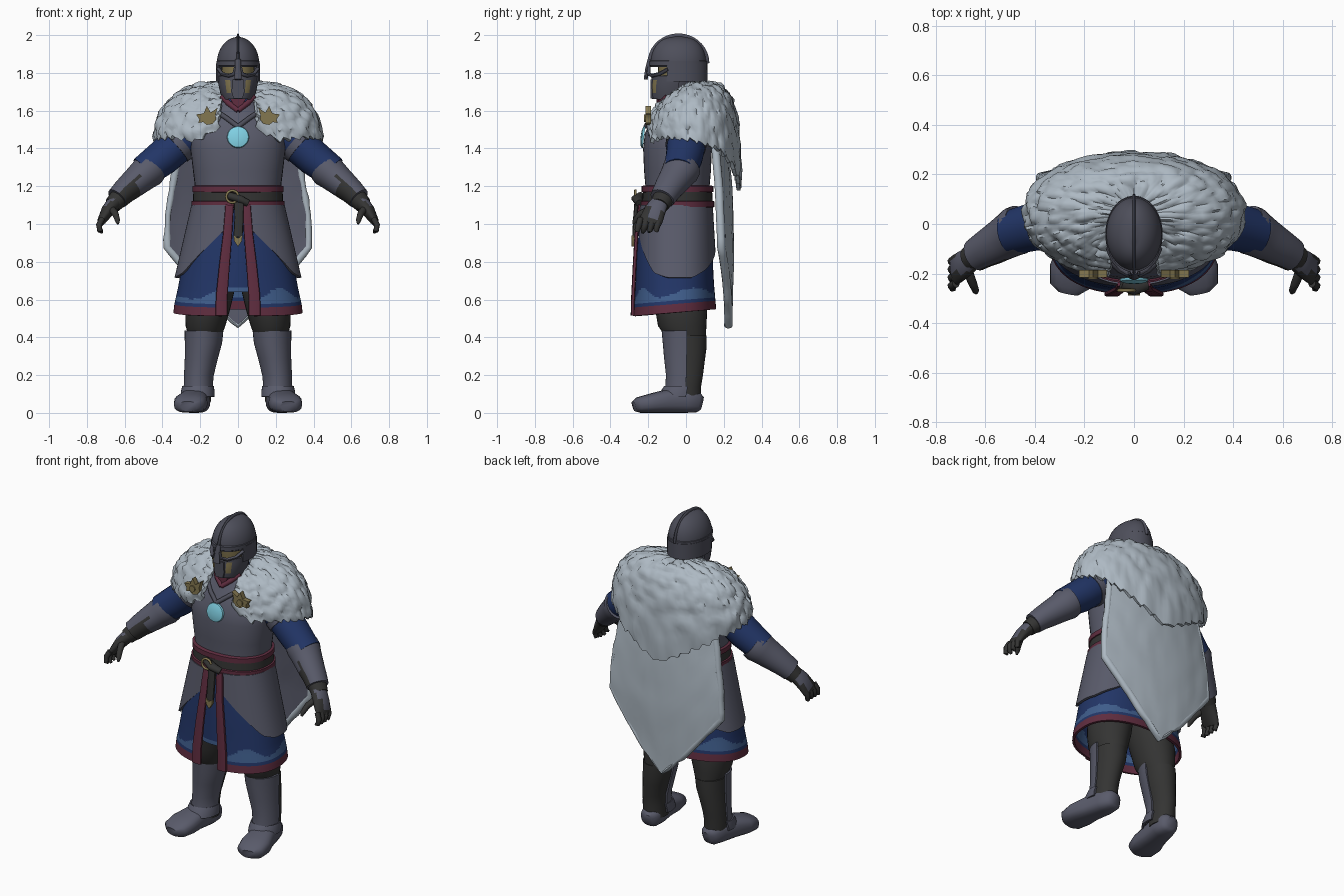
import bpy, bmesh, math, random
from mathutils import Vector, noise

random.seed(4)
PI = math.pi


def mat(name, *c):
    m = bpy.data.materials.new(name)
    m.diffuse_color = (*c, 1)
    return m


STEEL = mat("steel", .1, .104, .145)
DARK = mat("dark_steel", .075, .077, .103)
FUR = mat("grey_fur", .42, .485, .545)
BLUE = mat("blue_cloth", .016, .036, .135)
LIGHT = mat("pale_blue_trim", .05, .11, .26)
RED = mat("maroon_cloth", .115, .026, .05)
LEATHER = mat("black_leather", .034, .034, .033)
GOLD = mat("old_gold", .23, .185, .08)
GEM = mat("cyan_gem", .22, .64, .78)


def interp(table, s):
    for (a, va), (b, vb) in zip(table, table[1:]):
        if s <= b:
            return va + (vb - va) * max(0, (s - a) / (b - a))
    return table[-1][1]


def build(name, rows, mats, closed=True, caps=True, rule=None, mirror=False, thick=0):
    """Skin rows of points into a surface, colour it by rule, mirror and thicken it."""
    mats = mats if isinstance(mats, list) else [mats]
    bm = bmesh.new()
    vs = [[bm.verts.new(p) for p in r] for r in rows]
    n = len(rows[0])
    for a, b in zip(vs, vs[1:]):
        for j in range(n if closed else n - 1):
            k = (j + 1) % n
            bm.faces.new((a[j], a[k], b[k], b[j]))
    if closed and caps:
        bm.faces.new(vs[0])
        bm.faces.new(vs[-1])
    bmesh.ops.recalc_face_normals(bm, faces=bm.faces)
    if rule:
        for f in bm.faces:
            f.material_index = rule(f.calc_center_median())
    me = bpy.data.meshes.new(name)
    bm.to_mesh(me)
    bm.free()
    ob = bpy.data.objects.new(name, me)
    bpy.context.collection.objects.link(ob)
    for m in mats:
        me.materials.append(m)
    if thick:
        s = ob.modifiers.new("thickness", 'SOLIDIFY')
        s.thickness, s.offset = thick, 0
    if mirror:
        ob.modifiers.new("mirror", 'MIRROR')
    bpy.ops.object.select_all(action='DESELECT')
    bpy.context.view_layer.objects.active = ob
    ob.select_set(True)
    bpy.ops.object.convert(target='MESH')
    bpy.ops.object.shade_smooth_by_angle(angle=math.radians(50))
    return ob


def oval(a, cx, cy, z, rx, ry, e=1):
    """Point on an oval; angle 0 faces the front, PI/2 the +x side."""
    s, c = math.sin(a), math.cos(a)
    return Vector((cx + rx * math.copysign(abs(s) ** e, s), cy - ry * math.copysign(abs(c) ** e, c), z))


def loft(name, rings, mats, n=32, arc=None, e=1, **kw):
    """Rings are (cx, cy, z, rx, ry); arc gives an open sheet."""
    if arc:
        angs = [arc[0] + (arc[1] - arc[0]) * i / n for i in range(n + 1)]
    else:
        angs = [2 * PI * i / n for i in range(n)]
    return build(name, [[oval(a, *r, e) for a in angs] for r in rings], mats, closed=not arc, **kw)


def tube(name, pts, mats, n=14, e=1, side=None, **kw):
    """Points are (x, y, z, half width, half depth) along a path."""
    P = [Vector(p[:3]) for p in pts]
    rows = []
    for i, p in enumerate(pts):
        t = (P[min(i + 1, len(P) - 1)] - P[max(i - 1, 0)]).normalized()
        u = t.cross(Vector(side or (0, 1, 0))).normalized()
        v = u.cross(t)
        rows.append([P[i] + u * (q.x * p[3]) + v * (q.y * p[4])
                     for q in (oval(2 * PI * j / n, 0, 0, 0, 1, 1, e) for j in range(n))])
    return build(name, rows, mats, **kw)


def plate(name, pts, y, depth, m, **kw):
    """Flat outline in x and z, extruded along y."""
    return build(name, [[(x, yy, z) for x, z in pts] for yy in (y, y + depth)], m, **kw)


def disc(cx, cz, r, n=24):
    return [(cx + r * math.cos(2 * PI * i / n), cz + r * math.sin(2 * PI * i / n)) for i in range(n)]


# Boots, shins and thighs
tube("boot_foot", [(.205, .085, .05, .03, .035), (.207, .065, .055, .055, .053), (.215, 0, .065, .07, .065),
     (.235, -.1, .062, .075, .062), (.25, -.18, .052, .09, .052), (.26, -.25, .042, .08, .042),
     (.265, -.275, .034, .045, .028)], STEEL, 20, .75, side=(0, 0, 1), mirror=True)
loft("shin", [(.21, -.005, .06, .068, .085), (.212, -.005, .14, .068, .085), (.208, 0, .2, .069, .09),
     (.195, 0, .28, .078, .1), (.185, .002, .34, .086, .106), (.18, .003, .41, .09, .106)],
     LEATHER, mirror=True)
loft("greave", [(.21, -.01, .1, .076, .096), (.21, -.01, .15, .071, .093), (.207, -.005, .2, .073, .095),
     (.194, -.005, .29, .082, .105), (.183, -.003, .37, .093, .114), (.18, -.003, .435, .097, .12)],
     STEEL, 20, (-1.65, 1.65), mirror=True, thick=.012)
loft("ankle_plate", [(.213, -.035, .085, .084, .105), (.213, -.03, .11, .084, .1), (.212, -.02, .14, .078, .09)],
     STEEL, 20, (-1.9, 1.9), mirror=True, thick=.012)
loft("thigh", [(.175, 0, .4, .085, .105), (.172, -.02, .46, .105, .128), (.162, -.025, .54, .118, .137),
     (.14, -.04, .66, .125, .14), (.12, -.05, .85, .115, .14)], LEATHER, mirror=True)

# Tunic skirt with tilted, coloured hem, open at the front
HEM = [(.53, .335, .215), (.575, .33, .211), (.655, .312, .204), (.72, .30, .2), (.85, .272, .195), (1.08, .225, .175)]
rows = []
for z in [.53, .552, .575] + [.575 + .009 * i for i in range(1, 17)] + [.78, .85, .96, 1.08]:
    rx = interp([(h[0], h[1]) for h in HEM], z)
    ry = interp([(h[0], h[2]) for h in HEM], z)
    row = [oval(.2 + (2 * PI - .4) * i / 96, 0, -.062, z, rx, ry, .85) for i in range(97)]
    for p in row:
        p.z += (p.y + .062) * .085
    rows.append(row)


def hem_colour(c):
    z = c.z - (c.y + .062) * .085
    top = .645 + .03 * math.sin(c.x * 21 + c.y * 13)
    return 0 if z < .575 else 1 if .592 < z < top else 2


build("tunic_skirt", rows, [RED, LIGHT, BLUE], closed=False, rule=hem_colour, thick=.014)
loft("tunic_front_panel", [(0, -.06, .64, .2, .185), (0, -.06, .665, .2, .185), (0, -.055, .85, .2, .183),
     (0, -.05, 1.08, .2, .175)], [BLUE, LIGHT], 10, (-.5, .5), thick=.01, rule=lambda c: int(c.z < .66))

# Hip armour with a rising front edge and rounded bottom
rows = []
for i in range(9):
    row = []
    for j in range(33):
        s = j / 32
        bottom = interp([(0, .98), (.12, .88), (.3, .74), (.42, .715), (.6, .715), (.75, .76), (1, .86)], s)
        z = 1.1 + (bottom - 1.1) * i / 8
        k = (1.1 - z) / .38
        row.append(oval(.17 + s * (PI - .22), 0, -.052, z, .24 + .088 * k, .187 + .022 * k, .87))
    rows.append(row)
build("hip_armour", rows, STEEL, closed=False, mirror=True, thick=.014)

# Breastplate, belts and hanging sashes
loft("breastplate", [(0, -.045, 1.06, .225, .17), (0, -.045, 1.2, .228, .17), (0, -.045, 1.28, .238, .177),
     (0, -.045, 1.4, .252, .182), (0, -.04, 1.48, .25, .178), (0, -.02, 1.56, .2, .16), (0, -.015, 1.61, .14, .14),
     (0, -.015, 1.645, .11, .125)], STEEL, 40, e=.88)
loft("leather_belt", [(0, -.045, 1.09, .24, .188), (0, -.045, 1.2, .235, .182)], LEATHER, 40, e=.88)
for z, w in ((1.185, .236), (1.105, .241)):
    loft("maroon_belt", [(0, -.045, z + d, w + o, w - .052 + o) for d, o in
         ((-.02, -.01), (-.015, .006), (.015, .006), (.02, -.01))], RED, 40, e=.88)
tube("hanging_sash", [(.045, -.243, 1.1, .022, .01), (.055, -.262, .95, .024, .01), (.072, -.272, .78, .028, .01),
     (.086, -.28, .62, .031, .01), (.088, -.283, .515, .032, .01)], RED, 12, .6, mirror=True)
tube("belt_knot", [(-.05, -.24, 1.15, .022, .02), (0, -.26, 1.135, .03, .022), (.05, -.245, 1.11, .022, .02)],
     LEATHER, side=(0, 0, 1))
tube("belt_tail", [(.005, -.26, 1.13, .026, .012), (.005, -.27, 1.03, .024, .01), (0, -.275, .93, .024, .01)],
     LEATHER, 12, .6)
plate("belt_tail_tip", [(-.024, .94), (0, .925), (.024, .94), (.02, .91), (0, .88), (-.02, .91)], -.289, .02, GOLD)
ring = [(-.03 + .032 * math.cos(a), -.268, 1.145 + .032 * math.sin(a), .007, .007)
        for a in (2 * PI * i / 20 for i in range(21))]
tube("belt_buckle", ring, GOLD, 8)

# Collar, necklace and gem
loft("neck", [(0, -.02, 1.58, .085, .085), (0, -.03, 1.76, .07, .08)], DARK, 20)
loft("blue_collar", [(0, -.02, 1.62, .118, .115), (0, -.025, 1.65, .1, .108), (0, -.03, 1.68, .085, .095)], BLUE, 24)
tube("scarf_edge", [(.085, -.1, 1.675, .014, .012), (.05, -.14, 1.64, .015, .012), (0, -.165, 1.6, .013, .012)],
     RED, 8, mirror=True)
plate("scarf_point", [(-.05, 1.675), (.05, 1.675), (.022, 1.63), (0, 1.595), (-.022, 1.63)], -.155, .04, RED)
tube("chest_chain", [(.12, -.13, 1.6, .013, .012), (.06, -.185, 1.56, .013, .012), (0, -.215, 1.515, .013, .012)],
     DARK, 8, mirror=True)
loft("gem", [(0, 0, d, r, r) for d, r in ((0, .058), (.01, .055), (.016, .035), (.018, .01))], GEM, 28)
gem = bpy.context.object
gem.location, gem.rotation_euler = (0, -.222, 1.46), (PI / 2 - .12, 0, 0)

# Arms, bracers and gloves
tube("sleeve", [(.2, .01, 1.5, .1, .11), (.3, .005, 1.44, .1, .105), (.4, -.01, 1.35, .095, .098),
     (.5, -.035, 1.275, .085, .09)], BLUE, 20, mirror=True)
tube("arm_strap", [(.305, .003, 1.435, .105, .11), (.335, -.002, 1.408, .103, .108)], STEEL, 20, mirror=True)
tube("forearm_leather", [(.48, -.03, 1.285, .08, .085), (.58, -.09, 1.19, .064, .07), (.665, -.14, 1.1, .045, .05)],
     LEATHER, 18, mirror=True)


def bracer_colour(c):
    k = c.x - .5
    return int(c.x > .53 and c.y < -.06 - .6 * k and c.z < 1.285 - .88 * k)


tube("bracer", [(.455, -.018, 1.3, .09, .098), (.475, -.028, 1.283, .094, .1), (.5, -.043, 1.26, .086, .093),
     (.535, -.064, 1.23, .079, .086), (.57, -.085, 1.2, .073, .08), (.605, -.104, 1.17, .066, .073),
     (.64, -.126, 1.135, .06, .067)], [STEEL, LEATHER], 28, mirror=True, rule=bracer_colour)
tube("palm", [(.65, -.135, 1.115, .04, .048), (.67, -.15, 1.095, .038, .053), (.69, -.165, 1.07, .035, .058),
     (.72, -.185, 1.02, .024, .062), (.728, -.19, 1.0, .015, .057)], [LEATHER, STEEL], 20, mirror=True,
     rule=lambda c: int(c.x + c.z > 1.775 and c.y > -.2))
for k in range(4):
    y = -.24 + k * .033
    tip = .95 + .012 * abs(k - 1.3)
    tube("finger", [(.718, y, 1.03, .016, .017), (.736, y - .01, .995, .016, .017), (.732, y - .018, .965, .014, .015),
         (.718, y - .022, tip, .007, .008)], LEATHER, 10, mirror=True)
tube("thumb", [(.67, -.19, 1.08, .018, .02), (.65, -.24, 1.055, .018, .018), (.638, -.27, 1.02, .014, .014),
     (.636, -.278, 1.0, .006, .006)], LEATHER, 10, side=(1, 0, 0), mirror=True)


# Cape: fur outside, plain lining inside, rolled fur edge
def cape_point(u, v, off=0):
    bottom = .46 + .42 * abs(u) ** 1.1
    z = 1.56 + (bottom - 1.56) * v
    w = interp([(.88, .375), (1.05, .37), (1.2, .345), (1.35, .32), (1.56, .28)], z)
    y = interp([(.45, .222), (.9, .235), (1.2, .222), (1.56, .19)], z) - .05 * u * u
    return Vector((u * w, y + off, z))


for name, off, m in (("cape_back", .022, FUR), ("cape_lining", -.016, STEEL)):
    build(name, [[cape_point(u / 12, v / 20, off + .005 * noise.noise((u * .4, v * .3, 3))) for u in range(-12, 13)]
                 for v in range(21)], m, closed=False)
edge = [cape_point(-1, v / 16) for v in range(17)] + [cape_point(u / 12, 1) for u in range(-11, 13)]
edge += [cape_point(1, v / 16) for v in range(15, -1, -1)]
tube("cape_fur_edge", [(p.x, p.y + .002, p.z, (.012 if abs(p.x) < .1 else .019) + random.uniform(-.004, .005), .022)
     for p in edge], FUR, 10)

# Fur mantle: softly shaggy shell from the neck to a ragged hem, low at the back
COLS, ROWS, A0 = 144, 28, .2
rows = [[] for _ in range(ROWS + 1)]
for j in range(COLS + 1):
    a = A0 + (2 * PI - 2 * A0) * j / COLS
    half = min(a, 2 * PI - a)
    sgn = 1 if a <= PI else -1
    s = half / PI
    hem = interp([(.06, 1.525), (.15, 1.455), (.3, 1.475), (.5, 1.455), (.7, 1.4), (.85, 1.3), (1, 1.19)], s)
    hem -= .007 * (j % 4) + random.uniform(0, .006)
    top = interp([(0, 1.64), (.25, 1.7), (.5, 1.74), (1, 1.735)], s)
    p = interp([(0, 1), (.5, .88), (1, .6)], s)
    inner = oval(.85 + (half - A0) / (PI - A0) * (PI - .85), 0, 0, 0, .1, .1)
    outer = oval(half, 0, .04, 0, .432, .236, .92)
    for i in range(ROWS + 1):
        t = i / ROWS * PI / 2
        tuft = .014 * noise.noise((a * 5, i * .3, 0)) + .006 * noise.noise((a * 13, i * .5, 5))
        tuft += .008 * ((i + 3 * (j // 6 % 2)) % 7) / 6
        q = inner.lerp(outer, math.sin(t) ** p)
        d = (outer - Vector((0, .04, 0))).normalized()
        q += d * tuft * math.sin(t)
        z = hem + (top - hem) * max(0, math.cos(t)) ** p + tuft * math.cos(t)
        rows[i].append(Vector((sgn * q.x, q.y, z)))
build("fur_mantle", rows, FUR, closed=False, thick=.02)

# Winged brooches
wing = [(.165, 1.525), (.135, 1.53), (.115, 1.555), (.12, 1.575), (.108, 1.615), (.145, 1.59), (.165, 1.625),
        (.182, 1.585), (.222, 1.58), (.205, 1.555), (.21, 1.535), (.185, 1.54)]
plate("brooch", wing, -.215, .03, GOLD, mirror=True)
plate("brooch_boss", disc(.165, 1.56, .02, 12), -.222, .03, GOLD, mirror=True)

# Head and helmet
loft("face", [(0, -.05, 1.7, .065, .08), (0, -.05, 1.76, .085, .095), (0, -.05, 1.86, .088, .1)], [DARK, GOLD], 24,
     rule=lambda c: int(c.y < -.08))
dome = [(0, -.04, 1.83, .11, .147)]
dome += [(0, -.04, 1.85 + .14 * math.sin(t), .112 * math.cos(t), .147 * math.cos(t) ** .7)
         for t in (i * PI / 24 for i in range(12))] + [(0, -.04, 1.992, .008, .03)]
loft("helmet_dome", dome, DARK, 36)
loft("helmet_brow", [(0, -.042, z, .108 + o, .147 + o) for z, o in
     ((1.836, 0), (1.84, .006), (1.862, .006), (1.866, 0))], DARK, 36)
loft("neck_guard", [(0, -.04, 1.755, .11, .148), (0, -.04, 1.85, .11, .147)], DARK, 24, (1.15, 2 * PI - 1.15), thick=.012)
tube("helmet_crest", [(0, -.04 - .148 * math.cos(t), 1.85 + .143 * math.sin(t), .016, .007)
     for t in (i * PI / 18 for i in range(19))], DARK, 8, side=(1, 0, 0))
tube("nose_guard", [(0, -.19, 1.87, .016, .014), (0, -.204, 1.82, .016, .012), (0, -.214, 1.765, .024, .01)], DARK, 10)
tube("eye_guard", [(.012, -.198, 1.83, .01, .01), (.02, -.198, 1.795, .012, .01), (.05, -.18, 1.785, .012, .01),
     (.085, -.14, 1.795, .012, .01), (.103, -.095, 1.82, .013, .01)], DARK, 8, side=(0, .5, 1), mirror=True)
loft("cheek_guard", [(0, -.065, 1.662, .076, .108), (0, -.062, 1.695, .088, .118), (0, -.06, 1.74, .098, .12),
     (0, -.055, 1.762, .102, .122), (0, -.055, 1.785, .104, .122)], [DARK, GOLD], 36, (-1.75, 1.75), thick=.012,
     rule=lambda c: int(.034 < abs(c.x) < .06 and 1.69 < c.z < 1.765 and c.y < -.12))
plate("chin_guard", [(-.03, 1.765), (.03, 1.765), (.034, 1.7), (.024, 1.665), (-.024, 1.665), (-.034, 1.7)],
      -.188, .03, DARK)
